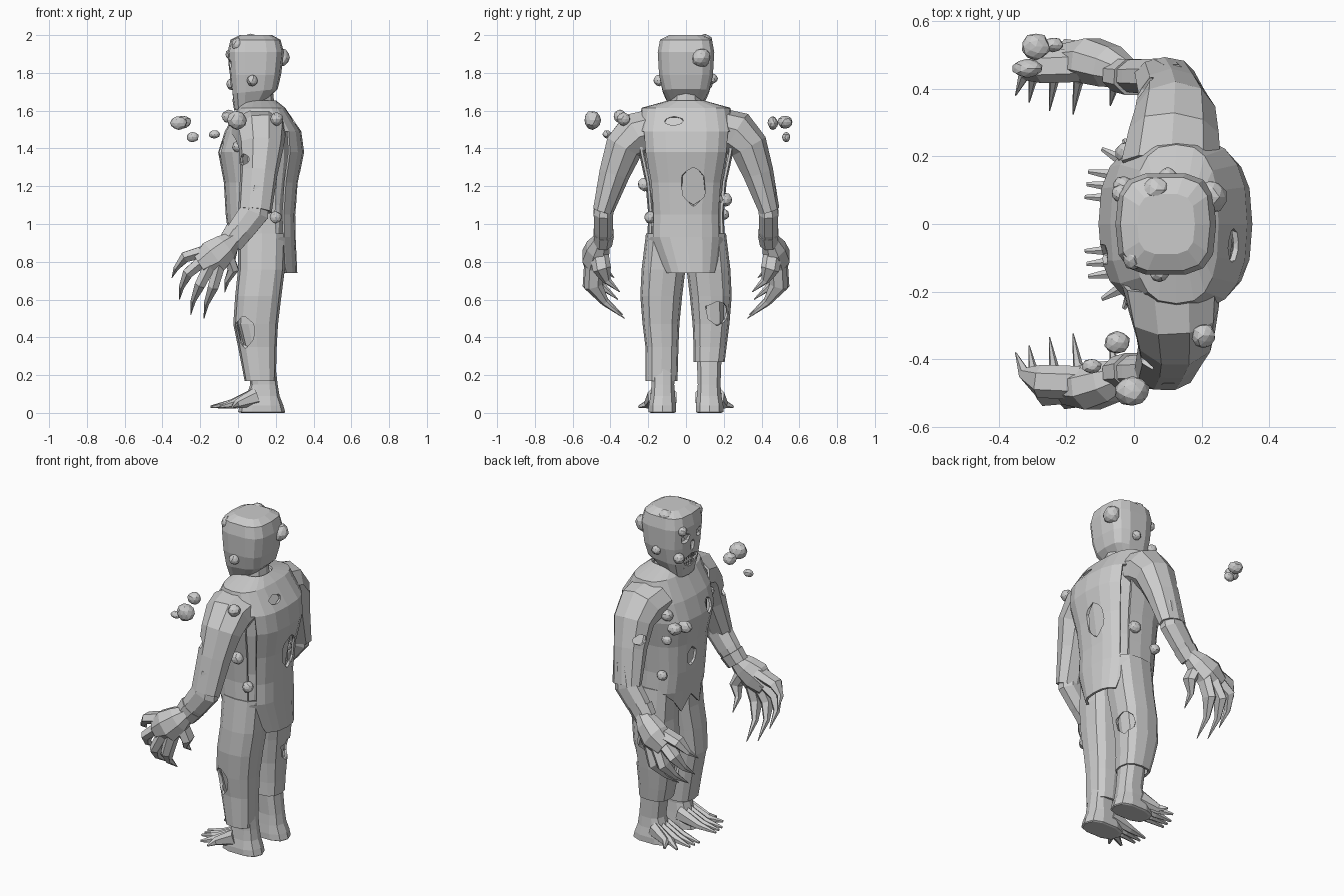
import bpy, bmesh, math, random
from mathutils import Vector

random.seed(4)
grey = bpy.data.materials.new("plain_grey")
grey.diffuse_color = (0.6, 0.6, 0.6, 1)


def finish(name, bm):
    bmesh.ops.recalc_face_normals(bm, faces=bm.faces[:])
    me = bpy.data.meshes.new(name)
    bm.to_mesh(me)
    bm.free()
    me.materials.append(grey)
    ob = bpy.data.objects.new(name, me)
    bpy.context.collection.objects.link(ob)
    return ob


def skin(name, rings, caps=True, skip=lambda row, col: False):
    """Join rings of points into a flat-faced skin."""
    bm = bmesh.new()
    vs = [[bm.verts.new(p) for p in r] for r in rings]
    n = len(rings[0])
    for i in range(len(vs) - 1):
        for j in range(n):
            if not skip(i, j):
                k = (j + 1) % n
                bm.faces.new((vs[i][j], vs[i][k], vs[i + 1][k], vs[i + 1][j]))
    if caps:
        bm.faces.new(vs[0])
        bm.faces.new(vs[-1])
    return finish(name, bm)


def oval(z, x0, x1, y0, y1, n=12, p=0.75, slope=0.0):
    """Horizontal rounded-box ring; slope lifts its back edge."""
    pts = []
    for j in range(n):
        a = 2 * math.pi * j / n
        c, s = math.cos(a), math.sin(a)
        x = (x0 + x1) / 2 + (x1 - x0) / 2 * math.copysign(abs(c) ** p, c)
        y = (y0 + y1) / 2 + (y1 - y0) / 2 * math.copysign(abs(s) ** p, s)
        pts.append(Vector((x, y, z + slope * (x - x0))))
    return pts


def tube(name, path, radii, ref, n=8, caps=True):
    """Tapered tube along a path; radii are (across, along ref)."""
    path = [Vector(p) for p in path]
    rings = []
    for i, p in enumerate(path):
        d = (path[min(i + 1, len(path) - 1)] - path[max(i - 1, 0)]).normalized()
        u = d.cross(Vector(ref)).normalized()
        v = u.cross(d)
        a, b = radii[i]
        rings.append([p + u * a * math.cos(t) + v * b * math.sin(t)
                      for t in [2 * math.pi * (j + 0.5) / n for j in range(n)]])
    return skin(name, rings, caps)


def blob(name, loc, size, sub=1):
    bm = bmesh.new()
    bmesh.ops.create_icosphere(bm, subdivisions=sub, radius=1)
    for v in bm.verts:
        k = random.uniform(0.92, 1.05)
        v.co = Vector(loc) + Vector([c * s * k for c, s in zip(v.co, size)])
    return finish(name, bm)


def apply_all(ob):
    bpy.context.view_layer.objects.active = ob
    for m in list(ob.modifiers):
        bpy.ops.object.modifier_apply(modifier=m.name)


def thicken(ob, t=0.014):
    m = ob.modifiers.new("cloth", 'SOLIDIFY')
    m.thickness, m.offset = t, -1
    apply_all(ob)


def cut(ob, loc, size):
    c = blob("cutter", loc, size)
    m = ob.modifiers.new("hole", 'BOOLEAN')
    m.operation, m.object, m.solver = 'DIFFERENCE', c, 'EXACT'
    apply_all(ob)
    bpy.data.objects.remove(c)


# Head with carved eye sockets, nose and mouth
head = skin("head", [oval(z, a, b, -w, w, 14, 0.62, k) for z, a, b, w, k in (
    (1.60, -0.02, 0.16, 0.09, 0.36), (1.69, -0.035, 0.21, 0.125, 0.1),
    (1.79, -0.045, 0.228, 0.145, 0), (1.91, -0.055, 0.243, 0.152, 0),
    (1.975, -0.04, 0.225, 0.14, 0), (2.0, 0.01, 0.18, 0.09, 0))])
for s in (-1, 1):
    cut(head, (-0.055, s * 0.066, 1.845), (0.04, 0.042, 0.036))
cut(head, (-0.05, 0, 1.785), (0.035, 0.024, 0.04))
cut(head, (-0.04, 0, 1.695), (0.045, 0.08, 0.045))
for i in range(6):
    y = -0.05 + i * 0.02
    for z, tip in ((1.735, 1.70), (1.655, 1.69)):
        tube("tooth", [(-0.018, y, z), (-0.026, y, tip)],
             [(0.009, 0.009), (0.002, 0.002)], (0, 1, 0), 4)
tube("neck", [(0.12, 0, 1.56), (0.11, 0, 1.70)], [(0.09, 0.08), (0.08, 0.075)], (1, 0, 0), 10)

# Body seen through the torn coat
skin("torso", [oval(z, a, b, -w, w, 14) for z, a, b, w in (
    (0.88, -0.005, 0.25, 0.185), (1.1, -0.035, 0.265, 0.18), (1.35, -0.07, 0.30, 0.22),
    (1.48, -0.05, 0.295, 0.23), (1.60, 0.03, 0.23, 0.17))])

# Open coat: slits at the sides, long tail at the back, ragged front hem
rows = [oval(z, a, b, -w, w, 20, 0.74) for z, a, b, w in (
    (1.655, 0.04, 0.20, 0.09), (1.615, 0.0, 0.25, 0.235), (1.49, -0.07, 0.335, 0.26),
    (1.38, -0.105, 0.35, 0.25), (1.22, -0.075, 0.318, 0.215),
    (1.05, -0.065, 0.303, 0.20), (0.93, -0.05, 0.305, 0.205))]
hem = oval(0.92, -0.035, 0.314, -0.205, 0.205, 20, 0.74)
for j, p in enumerate(hem):
    if p.x > 0.22:
        p.z = 0.74
        p.y = p.y * 0.72 + 0.025
    elif p.x < 0.0:
        p.z = 0.80 if j % 2 else 0.88
coat = skin("coat", rows + [hem], False, lambda i, j: 2 <= i < 6 and j in (3, 16))
thicken(coat)
cut(coat, (0.31, 0.04, 1.20), (0.10, 0.075, 0.12))
cut(coat, (0.29, -0.065, 1.545), (0.06, 0.06, 0.028))
cut(coat, (-0.08, 0.04, 1.13), (0.07, 0.045, 0.065))
cut(coat, (-0.09, -0.09, 1.40), (0.06, 0.035, 0.055))

for s in (-1, 1):
    def m(pts):
        return [(x, s * y, z) for x, y, z in pts]

    # Sleeve, forearm and cuff
    sleeve = tube("sleeve", m([(0.11, 0.17, 1.505), (0.118, 0.265, 1.475), (0.122, 0.33, 1.41),
                               (0.11, 0.38, 1.27), (0.09, 0.44, 1.07)]),
                  [(0.11, 0.15), (0.125, 0.135), (0.104, 0.12), (0.084, 0.10), (0.056, 0.09)],
                  (1, 0, 0), 9, False)
    thicken(sleeve)
    cut(sleeve, (0.03, s * 0.40, 1.34), (0.05, 0.05, 0.035))
    tube("forearm", m([(0.11, 0.425, 1.2), (0.085, 0.437, 1.06), (0.02, 0.437, 0.975),
                       (-0.04, 0.44, 0.90)]),
         [(0.06, 0.05), (0.085, 0.056), (0.076, 0.053), (0.062, 0.048)], (0, 1, 0))
    tube("cuff", m([(0.0, 0.435, 0.955), (-0.04, 0.44, 0.90)]),
         [(0.078, 0.058), (0.07, 0.052)], (0, 1, 0))

    # Clawed hand
    tube("palm", m([(-0.02, 0.445, 0.92), (-0.07, 0.465, 0.875), (-0.13, 0.483, 0.825),
                    (-0.20, 0.485, 0.78)]),
         [(0.045, 0.045), (0.078, 0.066), (0.098, 0.072), (0.066, 0.052)], (0, 1, 0))
    for base, knuckle, tip in (
            ((-0.16, 0.47, 0.86), (-0.28, 0.465, 0.825), (-0.35, 0.38, 0.715)),
            ((-0.18, 0.48, 0.81), (-0.265, 0.49, 0.74), (-0.31, 0.36, 0.60)),
            ((-0.15, 0.49, 0.78), (-0.20, 0.50, 0.68), (-0.25, 0.335, 0.52)),
            ((-0.10, 0.485, 0.78), (-0.13, 0.49, 0.67), (-0.18, 0.325, 0.50)),
            ((-0.06, 0.46, 0.84), (-0.025, 0.445, 0.76), (-0.07, 0.35, 0.64))):
        k, t = Vector(knuckle), Vector(tip)
        claw = k.lerp(t, 0.5) + Vector((-0.01, 0.02, 0))
        tube("clawed_finger", m([base, k, claw, t]),
             [(0.037, 0.05), (0.032, 0.049), (0.016, 0.022), (0.002, 0.002)], (0, 1, 0), 6)

    # Trouser leg with a worn hole, over the bare leg
    legs = [(0.95, 0.0, 0.255, 0.0, 0.212), (0.76, 0.0, 0.248, 0.003, 0.235),
            (0.62, -0.015, 0.23, 0.02, 0.242), (0.47, -0.025, 0.212, 0.035, 0.23),
            (0.35, 0.0, 0.205, 0.04, 0.215)]
    legs += [(0.17, 0.035, 0.20, 0.045, 0.215)] if s < 0 else [(0.27, 0.02, 0.205, 0.04, 0.205)]
    trouser = skin("trouser_leg", [[Vector((p.x, s * p.y, p.z)) for p in oval(*r, 12, 0.75)]
                                   for r in legs], False)
    thicken(trouser)
    if s < 0:
        cut(trouser, (0.035, -0.21, 0.43), (0.065, 0.07, 0.095))
    else:
        cut(trouser, (0.20, 0.165, 0.53), (0.06, 0.07, 0.075))
        cut(trouser, (-0.02, 0.12, 0.45), (0.05, 0.06, 0.08))
    skin("leg_and_heel", [[Vector((p.x, s * p.y, p.z)) for p in oval(*r, 10, 0.75)] for r in (
        (0.8, 0.03, 0.22, 0.03, 0.20), (0.47, 0.0, 0.19, 0.055, 0.205),
        (0.28, 0.05, 0.195, 0.055, 0.19), (0.15, 0.065, 0.21, 0.06, 0.185),
        (0.09, 0.045, 0.22, 0.055, 0.19), (0.04, 0.01, 0.24, 0.05, 0.20),
        (0.005, 0.0, 0.25, 0.05, 0.20), (0.0, 0.02, 0.245, 0.06, 0.19))])

    # Long splayed toes
    for y0, y1, tip in ((0.075, 0.08, -0.145), (0.105, 0.118, -0.14), (0.135, 0.155, -0.135),
                        (0.16, 0.222, -0.095), (0.175, 0.25, -0.03)):
        tube("toe", m([(0.10, y0, 0.085), (tip * 0.25, (y0 * 1.3 + y1 * 0.7) / 2, 0.047),
                       (tip, y1, 0.032)]),
             [(0.03, 0.05), (0.023, 0.024), (0.007, 0.007)], (0, 0, 1), 6)

# Floating lumps beside the shoulders
for loc, size in (((-0.29, 0.525, 1.54), (0.042, 0.04, 0.035)),
                  ((-0.315, 0.46, 1.535), (0.045, 0.028, 0.036)),
                  ((-0.24, 0.53, 1.46), (0.032, 0.022, 0.027)),
                  ((-0.05, -0.35, 1.57), (0.038, 0.034, 0.036)),
                  ((-0.125, -0.42, 1.475), (0.03, 0.022, 0.022)),
                  ((-0.005, -0.495, 1.55), (0.052, 0.045, 0.05))):
    blob("floating_lump", loc, size, 2)

# Growths on head and body
for x, y, z, r in ((0.065, 0.10, 1.965, 0.042), (0.0, -0.10, 1.95, 0.036), (0.225, 0.08, 1.88, 0.05),
                   (0.075, -0.142, 1.76, 0.03), (-0.04, 0.09, 1.90, 0.028), (-0.03, 0.11, 1.74, 0.032),
                   (0.1, 0.14, 1.77, 0.028), (0.205, -0.33, 1.555, 0.036), (0.2, -0.19, 1.035, 0.032),
                   (0.15, -0.22, 1.21, 0.036), (0.17, 0.21, 1.13, 0.036), (0.02, 0.2, 1.05, 0.03),
                   (-0.02, 0.21, 1.43, 0.035), (0.0, -0.22, 1.41, 0.03)):
    blob("growth", (x, y, z), (r, r, r), 2)
